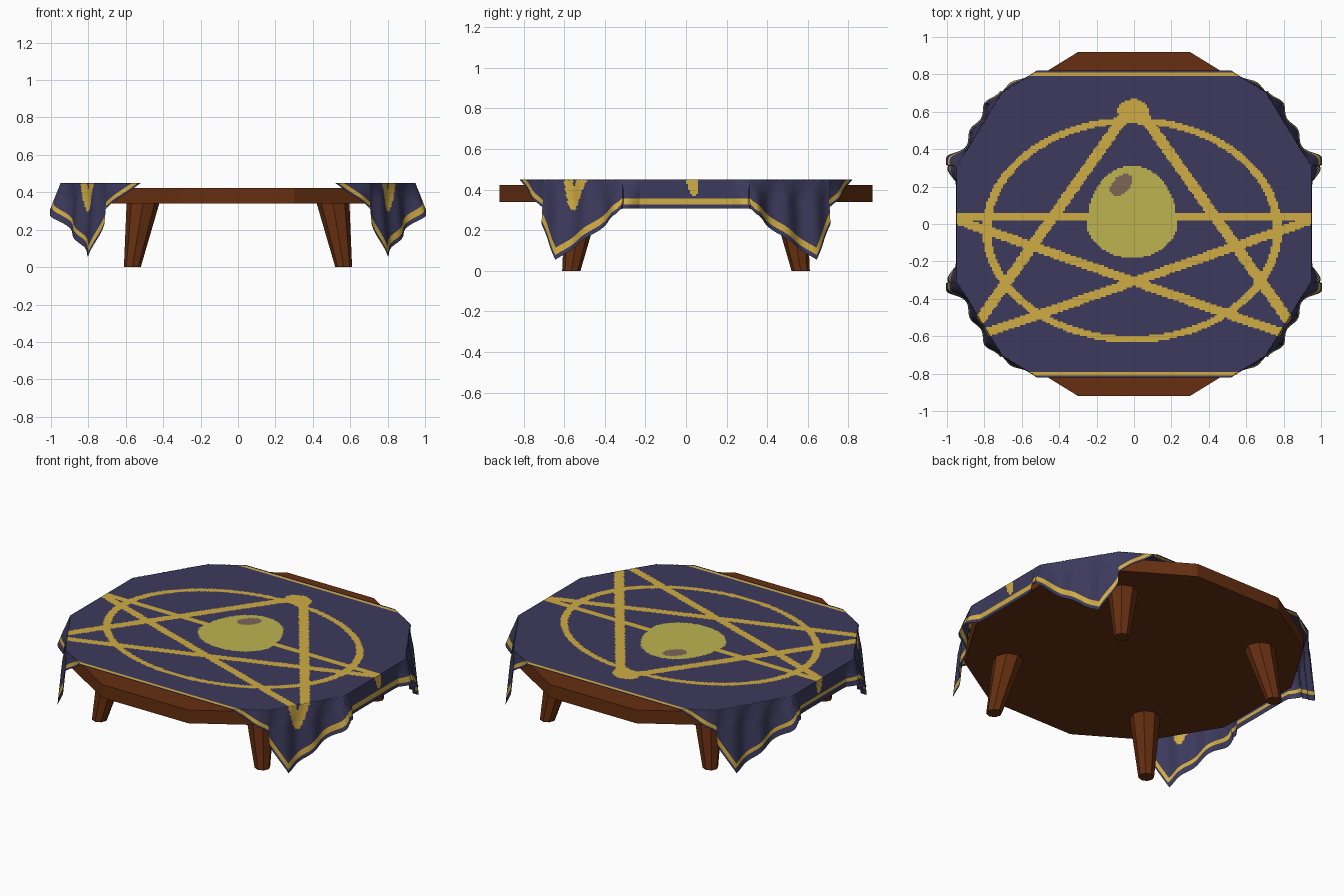
import bpy, bmesh, math
from mathutils import Vector

if "Cube" in bpy.data.objects:
    bpy.data.objects.remove(bpy.data.objects["Cube"])


def material(name, r, g, b):
    lin = lambda c: ((c / 255 + 0.055) / 1.055) ** 2.4
    m = bpy.data.materials.new(name)
    m.diffuse_color = (lin(r), lin(g), lin(b), 1)
    m.use_nodes = True
    m.node_tree.nodes["Principled BSDF"].inputs["Base Color"].default_value = m.diffuse_color
    return m


WOOD = material("brown wood", 102, 47, 16)
NAVY = material("navy cloth", 60, 58, 92)
GOLD = material("gold trim", 208, 172, 68)
OLIVE = material("olive yellow", 190, 180, 80)
SPOT = material("dull mauve", 126, 102, 86)


def finish(name, bm, mats):
    me = bpy.data.meshes.new(name)
    bm.to_mesh(me)
    bm.free()
    ob = bpy.data.objects.new(name, me)
    for m in mats:
        me.materials.append(m)
    bpy.context.collection.objects.link(ob)
    return ob


# Twelve-sided outline with long flats on the four sides
def outline(radius):
    return [Vector((radius * math.cos(math.radians(q + a)),
                    radius * math.sin(math.radians(q + a))))
            for q in (0, 90, 180, 270) for a in (18, 45, 72)]


# Table top
bm = bmesh.new()
face = bm.faces.new([bm.verts.new((p.x, p.y, 0.34)) for p in outline(0.967)])
top = bmesh.ops.extrude_face_region(bm, geom=[face])["geom"]
for v in top:
    if isinstance(v, bmesh.types.BMVert):
        v.co.z = 0.423
bmesh.ops.recalc_face_normals(bm, faces=bm.faces)
finish("table_top", bm, [WOOD])

# Four splayed, tapered legs
for sx, xname in ((-1, "left"), (1, "right")):
    for sy, yname in ((-1, "front"), (1, "back")):
        bm = bmesh.new()
        bmesh.ops.create_cone(bm, cap_ends=True, segments=8, radius1=0.045,
                              radius2=0.09, depth=0.36)
        for v in bm.verts:
            s = 0.565 if v.co.z < 0 else 0.505
            v.co += Vector((sx * s, sy * s, 0.18))
        finish(f"{yname}_{xname}_leg", bm, [WOOD])

# ---- Cloth ----
HU, HV, ZTOP = 1.09, 0.82, 0.45     # half sizes and height of the flat cloth
RIM = outline(0.998)
EDGES = list(zip(RIM, RIM[1:] + RIM[:1]))


def drape(p):
    """Fold a flat cloth point down over the table rim."""
    inside = all((b - a).cross(p - a) >= 0 for a, b in EDGES)
    if inside:
        return Vector((p.x, p.y, ZTOP))
    best = None
    for a, b in EDGES:
        t = max(0, min(1, (p - a).dot(b - a) / (b - a).length_squared))
        c = a + (b - a) * t
        if best is None or (p - c).length < (p - best).length:
            best = c
    d = (p - best).length
    n = (p - best) / max(d, 1e-6)
    fold = Vector((abs(best.x) - 0.949, abs(best.y) - 0.308)).length
    if abs(n.x) > 0.995:
        out = 0.02
    else:
        out = 0.1
    out += 0.3 * math.exp(-(fold / 0.05) ** 2)
    wave = 0.012 * math.sin(38 * fold) * min(1, d / 0.1) if out > 0.05 else 0
    q = best + n * (out * d + wave)
    return Vector((q.x, q.y, ZTOP - d * 1.02))


def seg_dist(p, a, b):
    t = max(0, min(1, (p - a).dot(b - a) / (b - a).length_squared))
    return (p - a - (b - a) * t).length


# Star points in stretched cloth coordinates
def uv(x, y):
    return Vector((x / HU, y / HV))


STAR = [uv(0, 0.65), uv(0.9, -0.62), uv(-1.0, 0.04), uv(1.0, 0.04), uv(-0.9, -0.62)]
STROKES = list(zip(STAR, STAR[1:] + STAR[:1]))


def pattern(x, y):
    """Material slot: 0 navy, 1 gold, 2 olive, 3 mauve."""
    # mauve spot on the egg
    dx, dy = x + 0.068, y - 0.21
    a, b = (dx + dy) * 0.7071, (dy - dx) * 0.7071
    if (a / 0.07) ** 2 + (b / 0.044) ** 2 < 1:
        return 3
    # egg
    if ((x + 0.01) / 0.24) ** 2 + (y / (0.312 if y > 0 else 0.18)) ** 2 < 1:
        return 2
    # border line
    mx, my = HU - abs(x), HV - abs(y)
    if mx > 0.025 and my > 0.01 and (mx < 0.055 or my < 0.03):
        return 1
    # ring and star
    p = uv(x, y)
    if abs((p - uv(-0.01, -0.032)).length - 0.713) < 0.021:
        return 1
    if min(seg_dist(p, a, b) for a, b in STROKES) < 0.028:
        return 1
    # rounded tip of the star
    if (p - uv(-0.005, 0.605)).length < 0.075 and y > 0.56:
        return 1
    return 0


bm = bmesh.new()
bmesh.ops.create_grid(bm, x_segments=218, y_segments=164, size=1)
for v in bm.verts:
    v.co.x *= HU
    v.co.y *= HV
for f in bm.faces:
    c = f.calc_center_median()
    f.material_index = pattern(c.x, c.y)
for v in bm.verts:
    v.co = drape(v.co.xy)
finish("table_cloth", bm, [NAVY, GOLD, OLIVE, SPOT])
